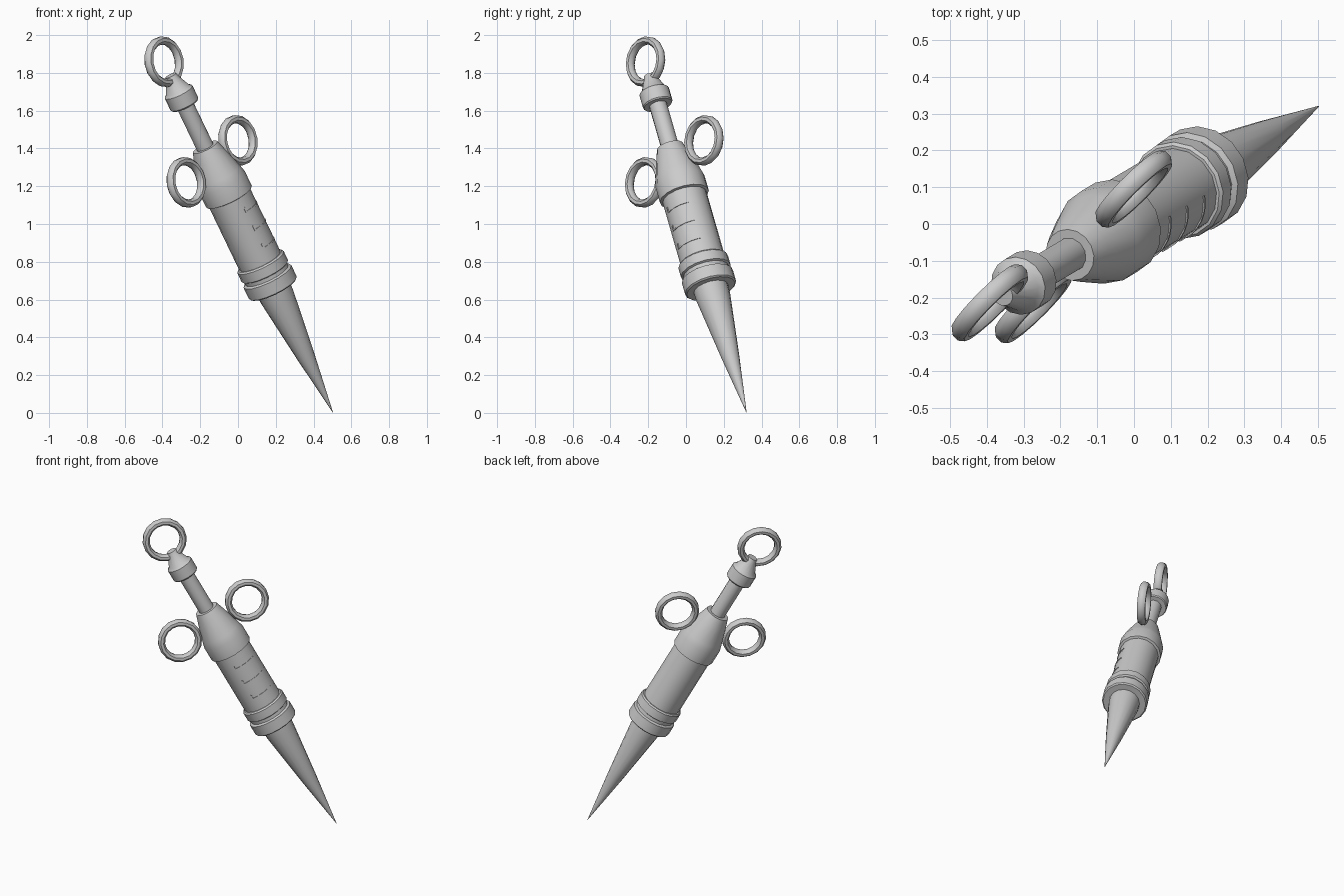
import bpy, bmesh, math
from mathutils import Matrix, Vector

if "Cube" in bpy.data.objects:
    bpy.data.objects.remove(bpy.data.objects["Cube"])

# Tilted frame: origin at the needle tip, local z along the axis, local x toward one finger ring
TIP = Vector((0.502, 0.32, 0.003))
A = Vector((-0.4206, -0.2514, 0.8737)).normalized()
S = Vector((0.582, 0.667, 0.466))
S = (S - A * S.dot(A)).normalized()
Y = A.cross(S)
FRAME = Matrix.Translation(TIP) @ Matrix((S, Y, A)).transposed().to_4x4()


def finish(name, bm, angle=35):
    bmesh.ops.remove_doubles(bm, verts=bm.verts, dist=1e-5)
    bmesh.ops.transform(bm, matrix=FRAME, verts=bm.verts)
    bmesh.ops.recalc_face_normals(bm, faces=bm.faces)
    me = bpy.data.meshes.new(name)
    bm.to_mesh(me)
    bm.free()
    ob = bpy.data.objects.new(name, me)
    bpy.context.collection.objects.link(ob)
    bpy.ops.object.select_all(action='DESELECT')
    ob.select_set(True)
    bpy.context.view_layer.objects.active = ob
    bpy.ops.object.shade_smooth_by_angle(angle=math.radians(angle))
    return ob


def bridge(bm, a, b):
    n = len(a)
    for i in range(n):
        j = (i + 1) % n
        bm.faces.new((a[i], a[j], b[j], b[i]))


def lathe(name, profile, sides=16):
    """Closed solid of revolution from (radius, height) points."""
    bm = bmesh.new()
    loops = [[bm.verts.new((r * math.cos(k * math.tau / sides),
                            r * math.sin(k * math.tau / sides), h))
              for k in range(sides)] for r, h in profile]
    for a, b in zip(loops, loops[1:]):
        bridge(bm, a, b)
    bm.faces.new(loops[0])
    bm.faces.new(loops[-1])
    return finish(name, bm)


def ring(name, x, z, R=0.114, r=0.022, depth=0.027, seg=16, tube=8):
    """Grip ring lying in the local xz plane."""
    bm = bmesh.new()
    loops = []
    for k in range(seg):
        u = k * math.tau / seg
        loop = []
        for m in range(tube):
            v = (m + 0.5) * math.tau / tube
            d = R + r * math.cos(v)
            loop.append(bm.verts.new((x + d * math.cos(u), depth * math.sin(v), z + d * math.sin(u))))
        loops.append(loop)
    for k in range(seg):
        bridge(bm, loops[k], loops[(k + 1) % seg])
    return finish(name, bm, 50)


def band(name, a0, a1, z0, z1, r0=0.11, r1=0.1225, steps=6):
    """Thin curved mark hugging the barrel between two angles (degrees)."""
    bm = bmesh.new()
    loops = []
    for k in range(steps + 1):
        a = math.radians(a0 + (a1 - a0) * k / steps)
        loops.append([bm.verts.new((r * math.cos(a), r * math.sin(a), z))
                      for r, z in ((r0, z0), (r1, z0), (r1, z1), (r0, z1))])
    for a, b in zip(loops, loops[1:]):
        bridge(bm, a, b)
    bm.faces.new(loops[0])
    bm.faces.new(loops[-1])
    return finish(name, bm)


# Needle
lathe("needle", [(0.001, 0), (0.048, 0.34), (0.092, 0.70), (0.095, 0.78)])
# Stepped collar at the bottom of the barrel
lathe("collar", [(0.132, 0.75), (0.140, 0.757), (0.140, 0.825), (0.125, 0.832),
                 (0.125, 0.852), (0.136, 0.858), (0.136, 0.912), (0.128, 0.92)])
# Barrel
lathe("barrel", [(0.12, 0.88), (0.12, 1.36)])
# Tapered cap that carries the finger rings
lathe("barrel_cap", [(0.12, 1.305), (0.134, 1.31), (0.134, 1.40), (0.124, 1.44),
                     (0.09, 1.555), (0.072, 1.61)])
# Plunger rod and knob
lathe("plunger_rod", [(0.048, 1.55), (0.048, 1.90)], 12)
lathe("plunger_knob", [(0.076, 1.865), (0.081, 1.872), (0.081, 1.945),
                       (0.066, 1.958), (0.034, 2.03), (0.030, 2.045)])
# Grip rings
ring("thumb_ring", 0, 2.128)
for side, tag in ((1, "a"), (-1, "b")):
    ring("finger_ring_" + tag, side * 0.236, 1.523)
# Measuring marks, each a line with a short tick
for i, z in enumerate((1.0, 1.11, 1.22)):
    band(f"mark_line_{i}", -110, -40, z - 0.004, z + 0.004)
    band(f"mark_tick_{i}", -112, -108, z - 0.004, z + 0.028, steps=1)
